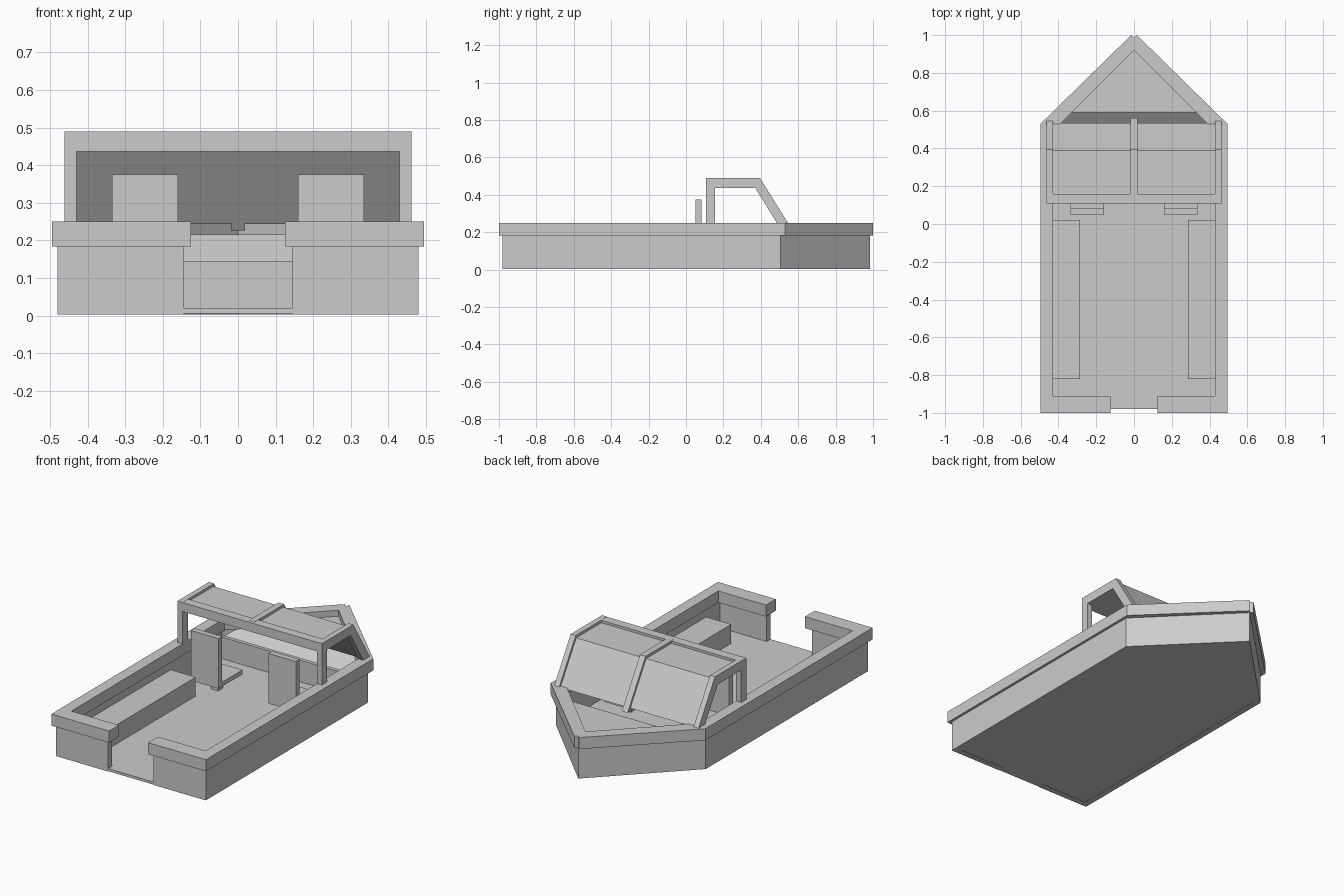
import bpy
import bmesh
from mathutils import Vector

cube = bpy.data.objects.get("Cube")
if cube:
    bpy.data.objects.remove(cube, do_unlink=True)

grey = bpy.data.materials.new("plain grey")
grey.use_nodes = True
colour = (0.6, 0.6, 0.6, 1)
grey.diffuse_color = colour
grey.node_tree.nodes["Principled BSDF"].inputs["Base Color"].default_value = colour


def prism(name, outline, lo, hi, axis="z", mirror=False, slope=None):
    """Extrude an outline (xy for z, yz for x) between lo and hi."""
    bm = bmesh.new()
    if axis == "z":
        pts, depth = [(a, b, lo) for a, b in outline], Vector((0, 0, hi - lo))
    else:
        pts, depth = [(lo, a, b) for a, b in outline], Vector((hi - lo, 0, 0))
    face = bm.faces.new([bm.verts.new(p) for p in pts])
    ext = bmesh.ops.extrude_face_region(bm, geom=[face], use_keep_orig=True)
    new = [g for g in ext["geom"] if isinstance(g, bmesh.types.BMVert)]
    bmesh.ops.translate(bm, verts=new, vec=depth)
    if slope:
        start, rate = slope
        for v in bm.verts:
            v.co.z += (v.co.y - start) * rate
    bmesh.ops.recalc_face_normals(bm, faces=bm.faces)
    mesh = bpy.data.meshes.new(name)
    bm.to_mesh(mesh)
    bm.free()
    mesh.materials.append(grey)
    ob = bpy.data.objects.new(name, mesh)
    bpy.context.collection.objects.link(ob)
    if mirror:
        mod = ob.modifiers.new("mirror", "MIRROR")
        mod.use_axis[0] = True
    return ob


def box(name, x, y, z, mirror=False):
    outline = [(x[0], y[0]), (x[1], y[0]), (x[1], y[1]), (x[0], y[1])]
    return prism(name, outline, z[0], z[1], mirror=mirror)


# Hull: floor, walls with a stern opening, and overhanging gunwale
prism("hull_floor", [(-.475, -.98), (.475, -.98), (.475, .505), (0, .98), (-.475, .505)], 0.005, 0.02)
prism("hull_walls", [(.145, -.98), (.48, -.98), (.48, .505), (0, .985),
                     (0, .935), (.445, .49), (.445, -.945), (.145, -.945)],
      0.003, 0.185, mirror=True)
prism("gunwale", [(.125, -1), (.495, -1), (.495, .53), (.015, 1), (0, .985),
                  (0, .92), (.43, .49), (.43, -.91), (.125, -.91)],
      0.183, 0.25, mirror=True)

# Bow: bulkhead, sloping dash and recessed deck
box("bulkhead", (-.445, .445), (.48, .5), (.02, .145))
prism("dash", [(-.44, .5), (.44, .5), (.36, .59), (-.36, .59)], 0.125, 0.145, slope=(.5, .78))
prism("bow_deck", [(-.36, .59), (.36, .59), (0, .95)], 0.195, 0.215)

# Side benches and seats
box("bench", (.285, .45), (-.82, .02), (.02, .13), mirror=True)
box("seat_back", (.16, .335), (.05, .083), (.085, .375), mirror=True)
box("seat_pan", (.16, .335), (.055, .27), (.085, .11), mirror=True)
box("seat_pedestal", (.225, .27), (.14, .185), (.02, .085), mirror=True)

# Canopy: side frames, centre rib, rear beam, roof and windshield
prism("canopy_side_frame", [(.108, .25), (.108, .49), (.395, .49), (.56, .226), (.5, .226),
                            (.37, .437), (.155, .437), (.155, .25)],
      .43, .462, axis="x", mirror=True)
prism("canopy_centre_rib", [(.13, .437), (.13, .49), (.395, .49), (.56, .226), (.52, .226), (.37, .437)],
      -.018, .018, axis="x")
box("rear_beam", (-.44, .44), (.108, .16), (.437, .489))
prism("roof_and_windshield", [(.15, .437), (.15, .475), (.39, .475), (.535, .243), (.512, .243), (.37, .437)],
      -.435, .435, axis="x")
